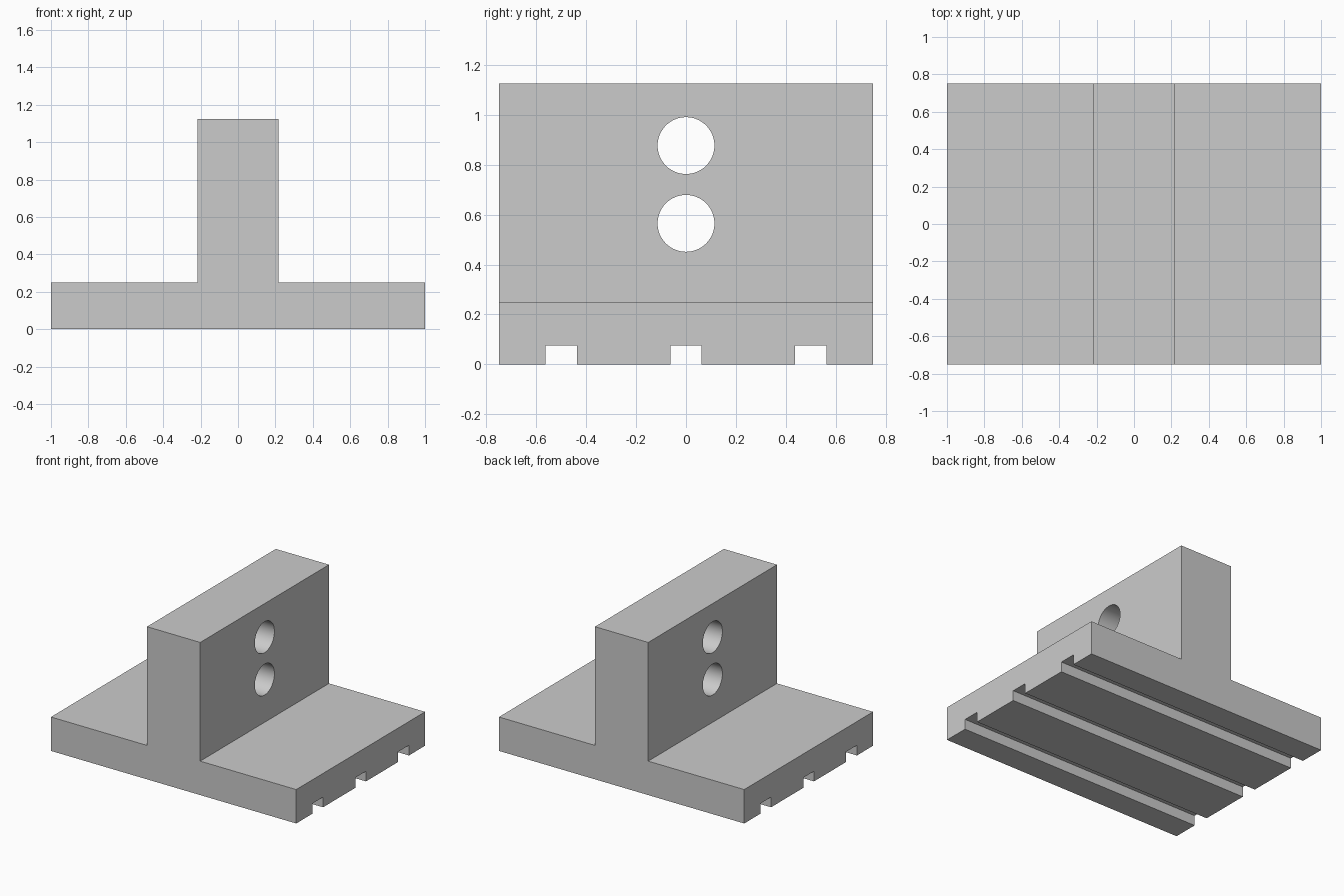
import bpy
import bmesh
from math import pi, radians

cube = bpy.data.objects.get("Cube")
if cube:
    bpy.data.objects.remove(cube, do_unlink=True)

LENGTH, DEPTH, HEIGHT = 2.0, 1.5, 1.125
BASE_TOP, WALL = 0.25, 0.217
SLOT_WIDTH, SLOT_DEPTH = 0.125, 0.075
HOLE_RADIUS = 0.114

grey = bpy.data.materials.new("plain grey")
grey.use_nodes = True
colour = (0.6, 0.6, 0.6, 1)
grey.diffuse_color = colour
grey.node_tree.nodes["Principled BSDF"].inputs["Base Color"].default_value = colour

# T-shaped bracket: half profile mirrored, then extruded front to back
half = [(LENGTH / 2, 0), (LENGTH / 2, BASE_TOP), (WALL, BASE_TOP), (WALL, HEIGHT)]
outline = half + [(-x, z) for x, z in reversed(half)]
bm = bmesh.new()
face = bm.faces.new([bm.verts.new((x, -DEPTH / 2, z)) for x, z in outline])
extruded = bmesh.ops.extrude_face_region(bm, geom=[face])["geom"]
verts = [v for v in extruded if isinstance(v, bmesh.types.BMVert)]
bmesh.ops.translate(bm, verts=verts, vec=(0, DEPTH, 0))
bmesh.ops.recalc_face_normals(bm, faces=bm.faces)
mesh = bpy.data.meshes.new("t_bracket")
bm.to_mesh(mesh)
bm.free()
mesh.materials.append(grey)
bracket = bpy.data.objects.new("t_bracket", mesh)
bpy.context.collection.objects.link(bracket)


def cut(cutter):
    """Subtract the cutter from the bracket and discard it."""
    cutter.hide_render = True
    cutter.data.materials.append(grey)
    mod = bracket.modifiers.new("cut", "BOOLEAN")
    mod.operation = "DIFFERENCE"
    mod.solver = "EXACT"
    mod.object = cutter
    bpy.context.view_layer.objects.active = bracket
    bpy.ops.object.modifier_apply(modifier=mod.name)
    bpy.data.objects.remove(cutter, do_unlink=True)


# Three slots along the underside
for y in (-0.5, 0, 0.5):
    bpy.ops.mesh.primitive_cube_add(size=1, location=(0, y, 0))
    slot = bpy.context.object
    slot.name = "slot_cutter"
    slot.scale = (LENGTH + 0.2, SLOT_WIDTH, SLOT_DEPTH * 2)
    cut(slot)

# Two round holes through the upright wall
for z in (0.565, 0.877):
    bpy.ops.mesh.primitive_cylinder_add(vertices=64, radius=HOLE_RADIUS, depth=1,
                                        location=(0, 0, z), rotation=(0, pi / 2, 0))
    bpy.context.object.name = "hole_cutter"
    cut(bpy.context.object)

# Smooth bores, sharp corners
bpy.ops.object.select_all(action="DESELECT")
bracket.select_set(True)
bpy.context.view_layer.objects.active = bracket
bpy.ops.object.shade_smooth_by_angle(angle=radians(30))
